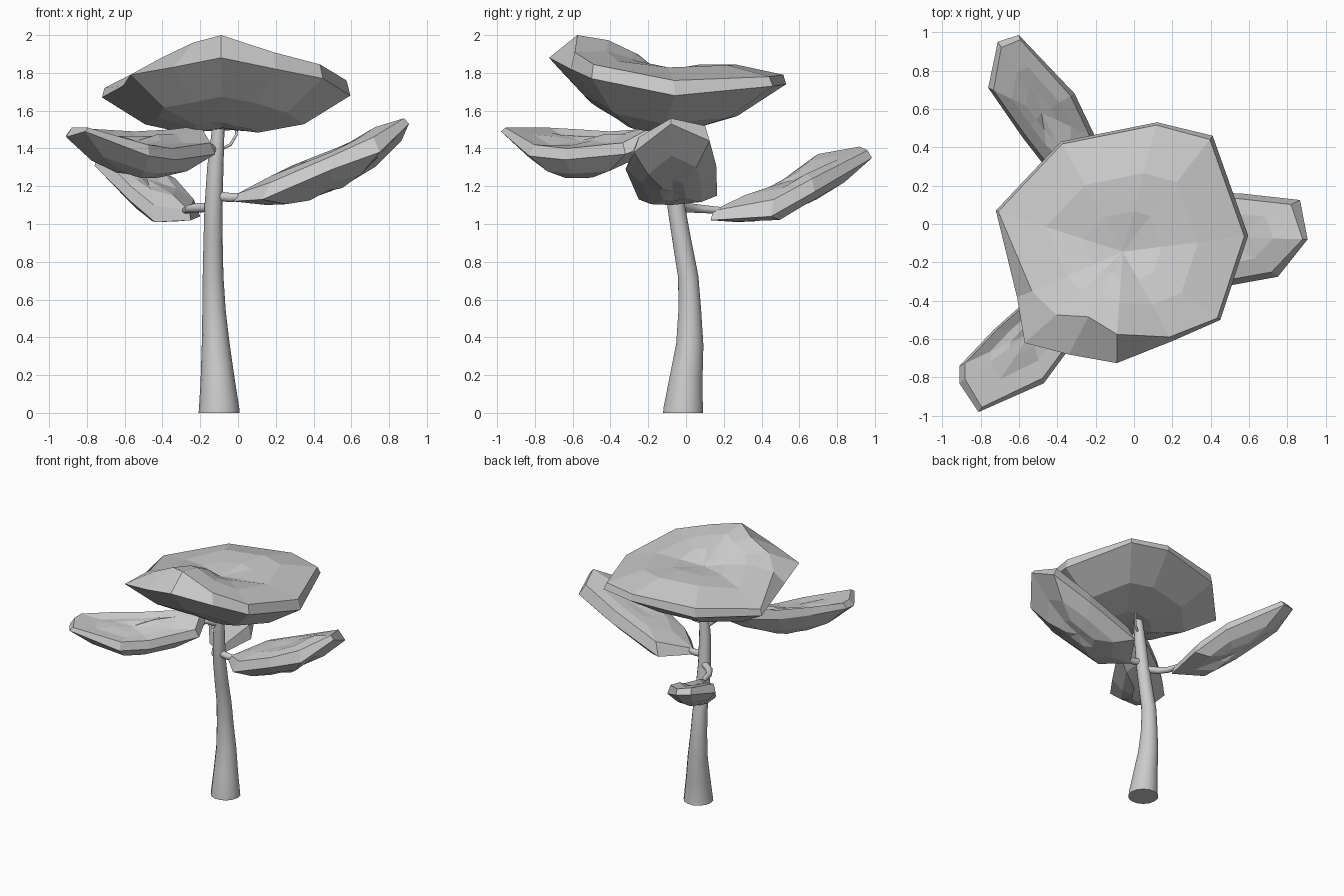
import bpy, bmesh, random
from mathutils import Vector

random.seed(4)


def tube(name, pts, sides_res=5):
    """Tapered round limb through (x, y, z, radius) points."""
    cu = bpy.data.curves.new(name, 'CURVE')
    cu.dimensions = '3D'
    cu.bevel_depth = 1.0
    cu.bevel_resolution = sides_res
    cu.use_fill_caps = True
    sp = cu.splines.new('POLY')
    sp.points.add(len(pts) - 1)
    for p, (x, y, z, r) in zip(sp.points, pts):
        p.co = (x, y, z, 1)
        p.radius = r
    ob = bpy.data.objects.new(name, cu)
    bpy.context.collection.objects.link(ob)
    bpy.ops.object.select_all(action='DESELECT')
    ob.select_set(True)
    bpy.context.view_layer.objects.active = ob
    bpy.ops.object.convert(target='MESH')
    bpy.ops.object.shade_smooth_by_angle()


def foliage(name, rim, depth, crown, dip, jitter=0.012):
    """Faceted dish: rim of (x, y, z_low, z_high, inset), bulged below, dished on top."""
    low = [Vector(p[:3]) for p in rim]
    n = len(low)
    mid = sum(low, Vector()) / n
    high = []
    for x, y, zl, zh, inset in rim:
        high.append(Vector((x, y, zh)).lerp(Vector((mid.x, mid.y, zh)), inset))
    top = sum(high, Vector()) / n

    def ring(src, c, t, dz):
        out = []
        for p in src:
            q = p.lerp(c, t)
            q.z += dz + random.uniform(-jitter, jitter)
            out.append(q)
        return out

    rings = [ring(low, mid, 0.72, -depth), ring(low, mid, 0.36, -depth * 0.68), low,
             high, ring(high, top, 0.38, crown), ring(high, top, 0.68, crown * 0.7 + dip * 0.3)]
    bm = bmesh.new()
    vs = [[bm.verts.new(p) for p in r] for r in rings]
    for a, b in zip(vs, vs[1:]):
        for i in range(n):
            j = (i + 1) % n
            bm.faces.new((a[i], a[j], b[j], b[i]))
    for r, c, dz in ((vs[0], mid, -depth), (vs[-1], top, dip)):
        v = bm.verts.new(c + Vector((0, 0, dz)))
        for i in range(n):
            bm.faces.new((r[i], r[(i + 1) % n], v))
    bmesh.ops.recalc_face_normals(bm, faces=bm.faces)
    me = bpy.data.meshes.new(name)
    bm.to_mesh(me)
    bm.free()
    bpy.context.collection.objects.link(bpy.data.objects.new(name, me))


# Trunk with a gentle bend
tube("trunk", [(-0.10, -0.015, 0, 0.109), (-0.10, -0.015, 0.02, 0.107), (-0.108, 0.0, 0.18, 0.09),
               (-0.118, 0.02, 0.36, 0.074), (-0.127, 0.02, 0.54, 0.062), (-0.132, 0.012, 0.72, 0.055),
               (-0.132, -0.02, 0.9, 0.051), (-0.13, -0.05, 1.08, 0.048), (-0.12, -0.07, 1.3, 0.043),
               (-0.10, -0.08, 1.56, 0.03)])

# Branches reaching the side foliage
tube("right_branch", [(-0.13, -0.06, 1.15, 0.026), (-0.04, -0.07, 1.14, 0.025), (0.1, -0.07, 1.15, 0.018)])
tube("back_branch", [(-0.13, -0.04, 1.09, 0.026), (-0.22, 0.02, 1.085, 0.025), (-0.26, 0.08, 1.08, 0.022),
                     (-0.28, 0.2, 1.07, 0.018)])
tube("front_branch", [(-0.12, -0.07, 1.38, 0.026), (-0.17, -0.15, 1.42, 0.022), (-0.25, -0.28, 1.42, 0.016)])
tube("crown_twig", [(-0.10, -0.07, 1.39, 0.008), (-0.04, -0.03, 1.42, 0.008),
                    (-0.01, 0.0, 1.47, 0.007), (0.0, 0.02, 1.56, 0.006)])

# Main crown with a raised, folded front lip
foliage("crown_foliage", [
    (0.12, 0.53, 1.74, 1.79, .02), (0.41, 0.46, 1.73, 1.78, .03), (0.595, -0.06, 1.68, 1.76, .03),
    (0.45, -0.50, 1.77, 1.845, .03), (0.20, -0.61, 1.82, 1.91, .05), (-0.09, -0.725, 1.88, 2.0, .28),
    (-0.34, -0.68, 1.83, 1.96, .4), (-0.57, -0.62, 1.79, 1.88, .34), (-0.61, -0.38, 1.73, 1.81, .15),
    (-0.72, 0.07, 1.67, 1.72, .02), (-0.38, 0.43, 1.70, 1.77, .02)], 0.25, 0.03, -0.03)

# Right foliage, rising outwards
foliage("right_foliage", [
    (-0.03, -0.08, 1.12, 1.16, .05), (0.13, -0.25, 1.13, 1.22, .12), (0.50, -0.32, 1.29, 1.36, .12),
    (0.75, -0.275, 1.38, 1.46, .12), (0.905, -0.08, 1.53, 1.56, .06), (0.865, 0.125, 1.44, 1.52, .12),
    (0.55, 0.16, 1.31, 1.40, .12), (0.13, 0.165, 1.15, 1.25, .12)], 0.12, 0.02, 0.0, 0.008)

# Back left foliage, rising outwards
foliage("back_foliage", [
    (-0.25, 0.13, 1.02, 1.07, .03), (-0.44, 0.27, 1.01, 1.10, .12), (-0.58, 0.45, 1.13, 1.20, .12),
    (-0.76, 0.71, 1.31, 1.37, .10), (-0.71, 0.95, 1.37, 1.41, .08), (-0.60, 0.985, 1.35, 1.39, .06),
    (-0.31, 0.68, 1.17, 1.24, .12), (-0.20, 0.45, 1.04, 1.13, .12)], 0.09, 0.02, 0.0, 0.008)

# Front left foliage, sagging in the middle
foliage("front_foliage", [
    (-0.18, -0.14, 1.44, 1.52, .06), (-0.35, -0.24, 1.42, 1.50, .08), (-0.55, -0.39, 1.42, 1.49, .08),
    (-0.73, -0.55, 1.44, 1.50, .08), (-0.91, -0.74, 1.47, 1.51, .08), (-0.91, -0.83, 1.46, 1.51, .08),
    (-0.81, -0.98, 1.49, 1.51, .06), (-0.47, -0.83, 1.36, 1.42, .10), (-0.33, -0.64, 1.34, 1.40, .10),
    (-0.12, -0.32, 1.37, 1.43, .06)], 0.16, -0.02, -0.04, 0.008)
